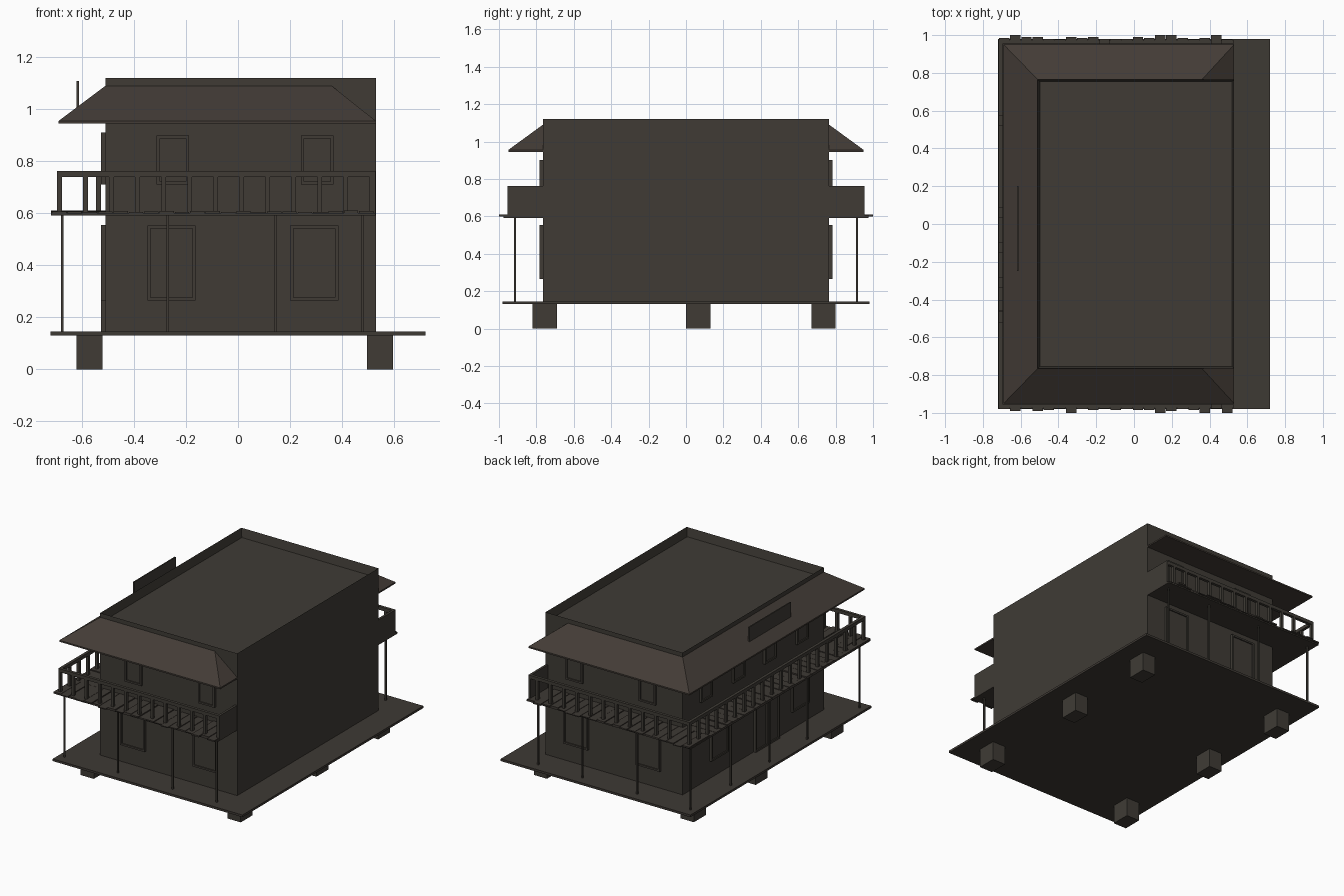
import bpy, bmesh, random
from mathutils import Vector

if "Cube" in bpy.data.objects:
    bpy.data.objects.remove(bpy.data.objects["Cube"])

random.seed(4)


def material(name, rgb):
    m = bpy.data.materials.new(name)
    m.diffuse_color = (*rgb, 1)
    m.use_nodes = True
    m.node_tree.nodes["Principled BSDF"].inputs["Base Color"].default_value = m.diffuse_color
    return m


WALL = material("dark weathered wood", (0.050, 0.044, 0.036))
ROOF = material("brown shingle", (0.056, 0.045, 0.037))
DECK = material("dark deck board", (0.048, 0.041, 0.034))


def finish(name, bm, mat):
    bmesh.ops.recalc_face_normals(bm, faces=bm.faces)
    me = bpy.data.meshes.new(name)
    bm.to_mesh(me)
    bm.free()
    me.materials.append(mat)
    ob = bpy.data.objects.new(name, me)
    bpy.context.collection.objects.link(ob)
    return ob


def add_box(bm, x0, x1, y0, y1, z0, z1):
    vs = bmesh.ops.create_cube(bm, size=1)["verts"]
    for v in vs:
        v.co = Vector((x0 + (v.co.x + .5) * (x1 - x0),
                       y0 + (v.co.y + .5) * (y1 - y0),
                       z0 + (v.co.z + .5) * (z1 - z0)))
    return vs


def boxes(name, mat, items):
    bm = bmesh.new()
    for b in items:
        add_box(bm, *b)
    return finish(name, bm, mat)


def hull(name, mat, pts):
    bm = bmesh.new()
    for p in pts:
        bm.verts.new(p)
    bmesh.ops.convex_hull(bm, input=bm.verts[:])
    bmesh.ops.dissolve_limit(bm, angle_limit=0.01, verts=bm.verts[:], edges=bm.edges[:])
    return finish(name, bm, mat)


# ground deck on six piers
boxes("ground_deck", DECK, [(-.72, .72, -.98, .98, .13, .145)])
boxes("piers", WALL, [(x, x + .1, y, y + .13, 0, .13)
                      for x in (-.62, .495) for y in (-.82, 0, .67)])

# house body with a sunken flat roof inside a parapet
bm = bmesh.new()
add_box(bm, -.51, .53, -.765, .765, .145, 1.12)
bm.normal_update()
top = [f for f in bm.faces if f.normal.z > .9]
bmesh.ops.inset_region(bm, faces=top, thickness=.016)
bmesh.ops.translate(bm, verts=top[0].verts[:], vec=(0, 0, -.06))
finish("house_body", bm, WALL)

# skirt roof on front, back and left, hipped at the right ends
for s, side in ((-1, "front"), (1, "back")):
    foot = [(-.69, .95 * s), (.53, .95 * s), (.53, .765 * s), (-.51, .765 * s)]
    hull(side + "_skirt_roof", ROOF,
         [(x, y, z) for x, y in foot for z in (.945, .955)]
         + [(-.51, .765 * s, 1.09), (.36, .765 * s, 1.09)])
foot = [(-.69, .95), (-.69, -.95), (-.51, -.765), (-.51, .765)]
hull("left_skirt_roof", ROOF, [(x, y, z) for x, y in foot for z in (.945, .955)]
     + [(-.51, .765, 1.09), (-.51, -.765, 1.09)])

# blank sign board standing on the left roof
boxes("sign_board", WALL, [(-.62, -.612, -.25, .2, 1.0, 1.108)])

# balcony slab on three sides, with uneven planks
boxes("balcony_slab", DECK, [(-.718, -.51, -.975, .975, .592, .602),
                             (-.51, .528, -.975, -.765, .592, .602),
                             (-.51, .528, .765, .975, .592, .602)])
planks = []
n = 21
w = 1.24 / n
for s in (-1, 1):
    for i in range(n):
        x = -.715 + i * w
        a, b = sorted((.765 * s, random.choice((.976, .98, .985, .99, 1.0)) * s))
        planks.append((x, x + w - .004, a, b, .6, random.uniform(.604, .611)))
for i in range(25):
    y = -.765 + i * .0612
    planks.append((-.718, -.51, y, y + .057, .6, random.uniform(.604, .611)))
boxes("balcony_planks", DECK, planks)

# railing: top rails, balusters and solid end panels
rail = [(-.695, -.675, -.955, .955, .74, .763)]
for s in (-1, 1):
    a, b = sorted((.935 * s, .955 * s))
    rail.append((-.695, .528, a, b, .74, .763))
    for i in range(13):
        x = -.695 + i * .1 + (0 if s < 0 or i == 0 else .05)
        if x < .51:
            rail.append((x, x + .018, a, b, .6, .745))
for i in range(1, 19):
    y = -.945 + i * .0995
    rail.append((-.695, -.677, y - .009, y + .009, .6, .745))
boxes("balcony_railing", WALL, rail)
boxes("railing_end_panels", WALL, [(.512, .528, -.955, -.765, .6, .763),
                                   (.512, .528, .765, .955, .6, .763)])

# slim columns holding the balcony
spots = [(x, y) for y in (-.915, .915) for x in (-.675, -.27, .145, .48)]
spots += [(-.675, y) for y in (.48, .06, -.35)]
boxes("balcony_columns", WALL, [(x - .005, x + .005, y - .005, y + .005, .145, .595)
                                for x, y in spots])


# framed windows and door: c is the centre along the wall, out is the wall side
def opening(bm, side, c, w, z0, z1, t=.012):
    def slab(u0, u1, a, b, d):
        if side == "left":
            add_box(bm, -.51 - d, -.505, u0, u1, a, b)
        elif side == "front":
            add_box(bm, u0, u1, -.765 - d, -.76, a, b)
        else:
            add_box(bm, u0, u1, .76, .765 + d, a, b)
    l, r = c - w / 2, c + w / 2
    slab(l, l + t, z0, z1, .017)
    slab(r - t, r, z0, z1, .017)
    slab(l + t, r - t, z0, z0 + t, .017)
    slab(l + t, r - t, z1 - t, z1, .017)
    slab(l + t, r - t, z0 + t, z1 - t, .009)


for side in ("front", "back"):
    bm = bmesh.new()
    for c in (-.25, .305):
        opening(bm, side, c, .125, .71, .9)
    for c in (-.255, .293):
        opening(bm, side, c, .185, .265, .553)
    finish(side + "_windows", bm, WALL)

bm = bmesh.new()
for c in (-.52, -.17, .17, .52):
    opening(bm, "left", c, .125, .71, .91)
for c in (-.5, .38):
    opening(bm, "left", c, .185, .265, .555)
finish("left_windows", bm, WALL)

bm = bmesh.new()
for c in (-.2, -.07):
    opening(bm, "left", c, .13, .145, .53)
finish("double_door", bm, WALL)
